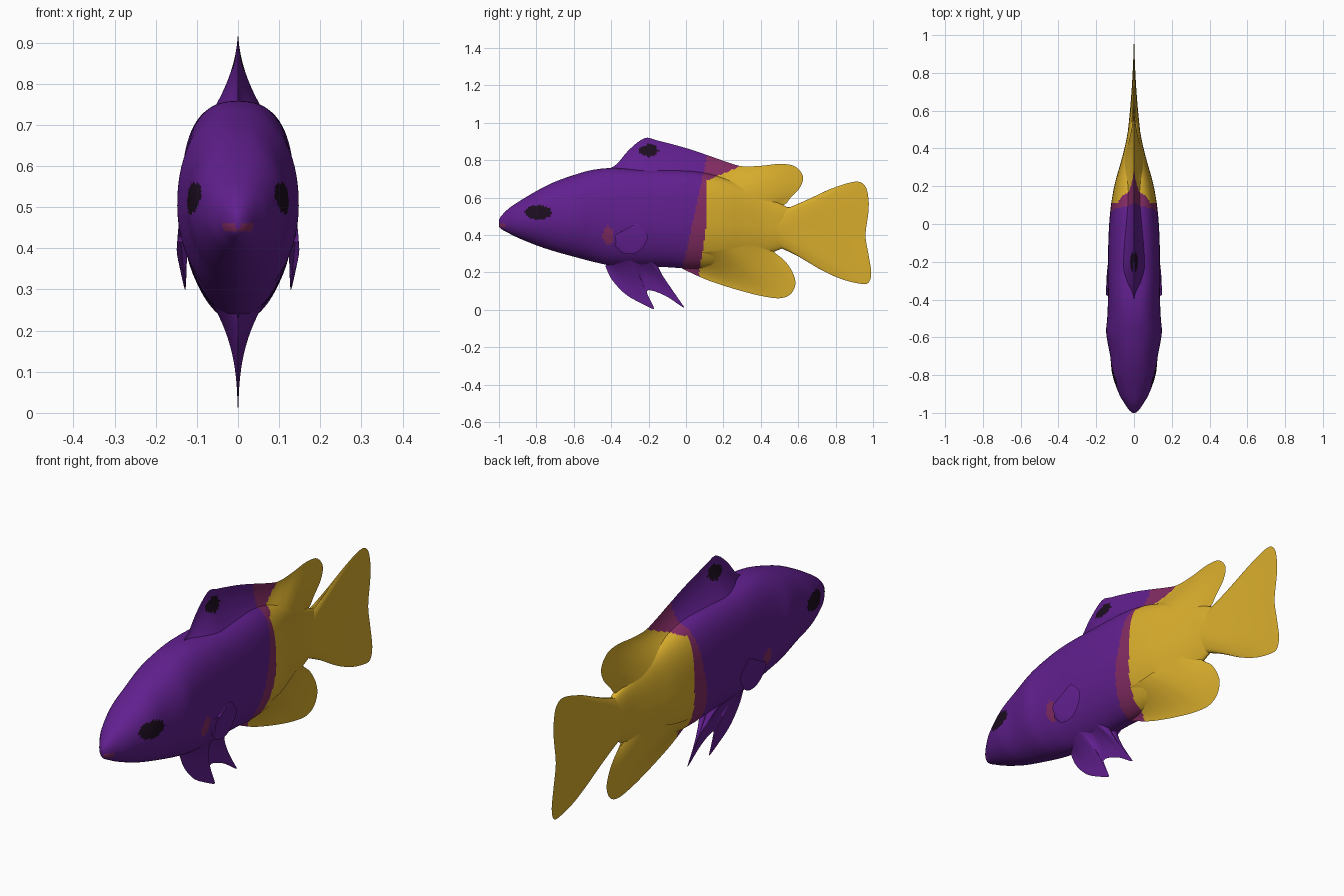
import bpy, bmesh, math
from mathutils import Vector

cube = bpy.data.objects.get("Cube")
if cube:
    bpy.data.objects.remove(cube, do_unlink=True)


def material(name, colour):
    mat = bpy.data.materials.new(name)
    mat.use_nodes = True
    mat.diffuse_color = (*colour, 1)
    mat.node_tree.nodes["Principled BSDF"].inputs["Base Color"].default_value = (*colour, 1)
    return mat


PURPLE, MAGENTA, YELLOW, DARK = range(4)
materials = [
    material("purple", (.12, .014, .275)),
    material("magenta", (.23, .025, .127)),
    material("golden yellow", (.7, .425, .026)),
    material("spot black", (.012, .004, .014)),
]


def spline(points, t):
    """Smooth curve through points of any dimension, t from zero to one."""
    last = len(points) - 1
    i = min(int(t * last), last - 1)
    u = t * last - i
    a, b, c, d = (points[max(0, min(last, i + k))] for k in (-1, 0, 1, 2))
    return [q + u / 2 * (r - p + u * (2 * p - 5 * q + 4 * r - s + u * (3 * (q - r) + s - p)))
            for p, q, r, s in zip(a, b, c, d)]


def clamp(value):
    return max(0, min(1, value))


def in_oval(y, z, cy, cz, ry, rz):
    return ((y - cy) / ry) ** 2 + ((z - cz) / rz) ** 2 < 1


def paint(c):
    """Colour zone for a point on the fish."""
    y, z = c.y, c.z
    if in_oval(y, z, -.79, .522, .07, .038) or in_oval(y, z, -.2, .852, .052, .032):
        return DARK
    if in_oval(y, z, -.415, .395, .03, .05):
        return MAGENTA
    if y < -.965 and abs(z - .451) < .01:
        return MAGENTA
    if y > .07 + .04 * clamp((z - .2) * 4) + max(0, z - .69) * 2.3:
        return YELLOW
    if z > .14 and y > -.02 + (z - .22) * .22:
        return MAGENTA
    return PURPLE


def finish(bm, name):
    bmesh.ops.remove_doubles(bm, verts=bm.verts, dist=.0002)
    bmesh.ops.recalc_face_normals(bm, faces=bm.faces)
    for face in bm.faces:
        face.material_index = paint(face.calc_center_median())
    mesh = bpy.data.meshes.new(name)
    bm.to_mesh(mesh)
    bm.free()
    for mat in materials:
        mesh.materials.append(mat)
    obj = bpy.data.objects.new(name, mesh)
    bpy.context.collection.objects.link(obj)
    bpy.ops.object.select_all(action="DESELECT")
    obj.select_set(True)
    bpy.context.view_layer.objects.active = obj
    bpy.ops.object.shade_smooth_by_angle(angle=math.radians(60))


def bridge(bm, rows, closed):
    for low, high in zip(rows, rows[1:]):
        n = len(low)
        for j in range(n if closed else n - 1):
            k = (j + 1) % n
            bm.faces.new((low[j], low[k], high[k], high[j]))


def power(value, exponent):
    return math.copysign(abs(value) ** exponent, value)


def make_body(name, stations, steps=200, sides=100):
    """Loft of rounded sections; each station is y, top, bottom, half width."""
    bm = bmesh.new()
    rows = []
    for i in range(steps + 1):
        y, top, bottom, width = spline(stations, i / steps)
        back = 2.2 + .6 * clamp((y + .55) * 4)   # the back is squarer than the head
        row = []
        for j in range(sides):
            a = math.tau * j / sides
            e = 2 / (back if math.sin(a) > 0 else 1.95)
            row.append(bm.verts.new((width * power(math.cos(a), e), y,
                                     (top + bottom) / 2 + (top - bottom) / 2 * power(math.sin(a), e))))
        rows.append(row)
    bridge(bm, rows, True)
    bm.faces.new(rows[0])
    bm.faces.new(rows[-1])
    finish(bm, name)


def make_fin(name, base, edge, thickness, place=lambda p: p, flare=2.4, along=110, across=24):
    """Two-sided fin from a thick root line to a sharp edge line, given in y and z."""
    bm = bmesh.new()
    for side in (-1, 1):
        rows = []
        for i in range(along + 1):
            s = i / along
            root, rim = Vector(spline(base, s)), Vector(spline(edge, s))
            thick = spline(thickness, s)[0]
            row = []
            for j in range(across + 1):
                v = j / across
                y, z = root.lerp(rim, v)
                x = thick * (1 - v) ** flare + .004 * math.sqrt(1 - v)
                row.append(bm.verts.new(place(Vector((side * x, y, z)))))
            rows.append(row)
        bridge(bm, rows, False)
    finish(bm, name)


# Body from snout to tail root
make_body("body", [
    (-1, .482, .445, .008), (-.985, .505, .43, .026), (-.95, .54, .411, .05),
    (-.9, .575, .386, .079), (-.8, .635, .345, .114), (-.7, .685, .312, .126),
    (-.58, .727, .279, .147), (-.5, .748, .258, .142), (-.4, .758, .238, .138),
    (-.25, .752, .232, .138), (-.1, .75, .228, .136), (.02, .745, .22, .13),
    (.12, .73, .222, .119), (.22, .7, .235, .1), (.32, .66, .257, .072),
    (.42, .61, .29, .046), (.52, .56, .33, .027), (.62, .51, .36, .006)])

# Dorsal fin with its rounded rear lobe
make_fin("dorsal_fin",
         [(-.42, .67), (-.3, .67), (-.15, .67), (0, .67), (.12, .65), (.24, .61),
          (.34, .57), (.42, .54), (.47, .52)],
         [(-.42, .75), (-.37, .78), (-.3, .86), (-.22, .918), (-.15, .905), (0, .865),
          (.12, .825), (.22, .79), (.3, .768), (.4, .77), (.5, .78), (.58, .768),
          (.625, .715), (.61, .655), (.56, .6), (.53, .565), (.48, .55)],
         [(.085,), (.1,), (.103,), (.1,), (.09,), (.072,), (.052,), (.032,), (.02,)], flare=1.9)

# Anal fin
make_fin("anal_fin",
         [(0, .32), (.1, .31), (.2, .32), (.3, .34), (.38, .35), (.45, .36)],
         [(-.02, .22), (.1, .165), (.2, .13), (.3, .1), (.4, .075), (.5, .062), (.56, .085),
          (.585, .14), (.57, .2), (.53, .26), (.49, .29), (.43, .31)],
         [(.09,), (.09,), (.083,), (.062,), (.042,), (.02,)], flare=1.8)

# Forked pelvic fin
make_fin("pelvic_fin",
         [(-.42, .3), (-.36, .29), (-.3, .29), (-.24, .29), (-.19, .29), (-.15, .29)],
         [(-.43, .23), (-.395, .16), (-.325, .085), (-.24, .035), (-.17, .005), (-.205, .06),
          (-.2, .105), (-.11, .075), (-.01, .012), (-.075, .095), (-.14, .19), (-.165, .225)],
         [(.07,), (.075,), (.075,), (.065,)], flare=2.6)

# Tail fin
make_fin("tail_fin",
         [(.48, .54), (.48, .49), (.48, .44), (.48, .39), (.48, .345)],
         [(.5, .55), (.6, .555), (.68, .6), (.77, .645), (.9, .685), (.955, .665), (.975, .6),
          (.975, .52), (.96, .4), (.975, .3), (.99, .2), (.975, .145), (.93, .14),
          (.83, .165), (.72, .215), (.62, .275), (.52, .325)],
         [(.012,), (.024,), (.03,), (.024,), (.012,)], flare=1.8)

# Pectoral fins lying against the flanks
for label, sign in (("left", 1), ("right", -1)):
    make_fin(label + "_pectoral_fin",
             [(-.37, .41), (-.38, .39), (-.375, .365)],
             [(-.34, .415), (-.3, .43), (-.265, .46), (-.225, .425), (-.205, .385),
              (-.235, .33), (-.28, .3), (-.34, .305), (-.385, .345)],
             [(.006,), (.008,), (.006,)],
             lambda p: Vector((p.x + sign * (.142 - .09 * (.45 - p.z)), p.y, p.z)),
             flare=1, along=48, across=12)
